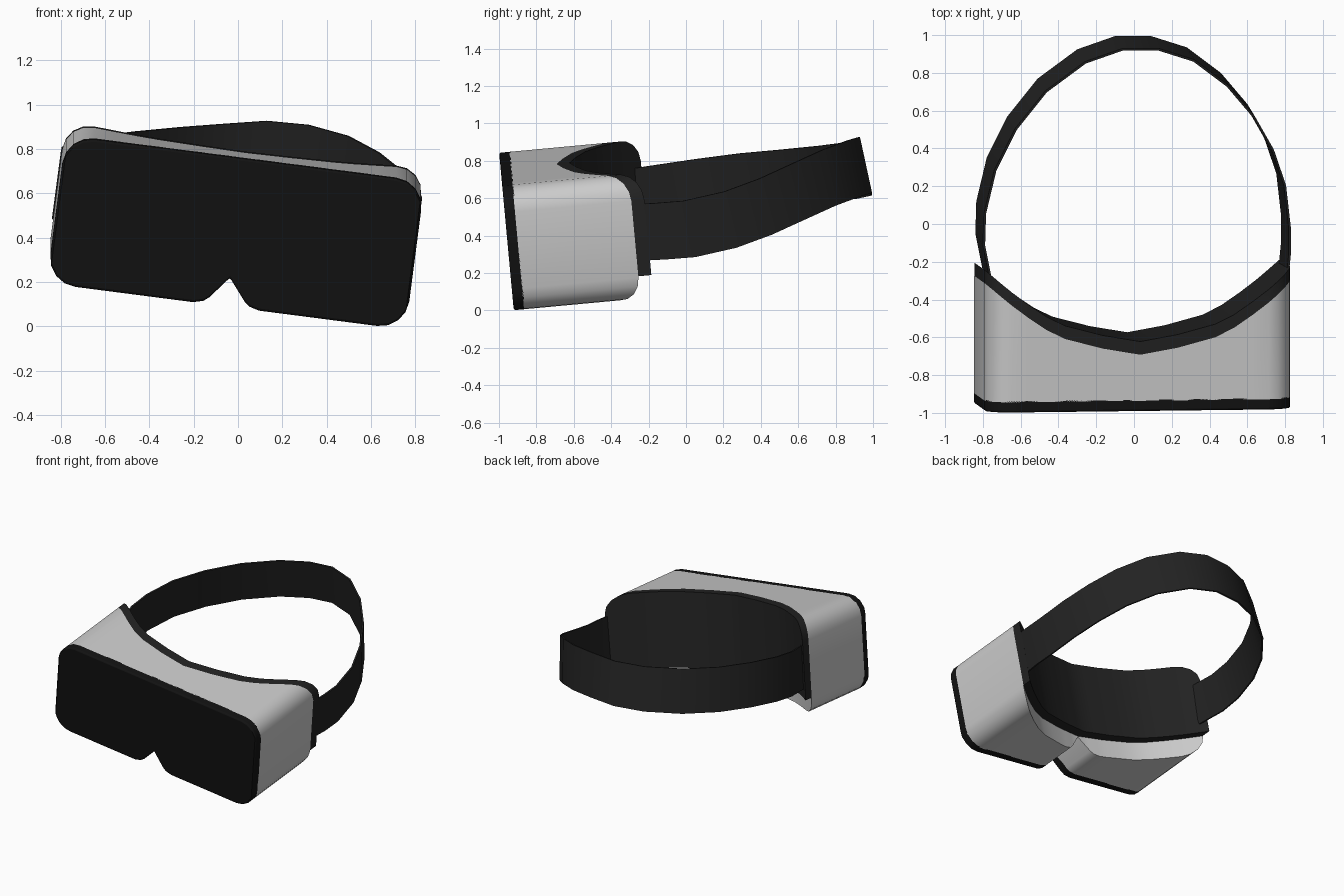
import bpy, bmesh, math
from mathutils import Matrix, Vector

if "Cube" in bpy.data.objects:
    bpy.data.objects.remove(bpy.data.objects["Cube"])

# headset frame: pitched and rolled, origin at centre of front face
FRAME = (Matrix.Translation((-0.01, -0.96, 0.422))
         @ Matrix.Rotation(math.radians(5.3), 4, 'X')
         @ Matrix.Rotation(math.radians(7.4), 4, 'Y'))
HALF_W, HALF_H, R = 0.8165, 0.337, 0.13


def material(name, v):
    m = bpy.data.materials.new(name)
    m.diffuse_color = (v, v, v, 1)
    m.use_nodes = True
    m.node_tree.nodes["Principled BSDF"].inputs["Base Color"].default_value = m.diffuse_color
    return m


def interp(pts, x):
    for (x0, y0), (x1, y1) in zip(pts, pts[1:]):
        if x <= x1 + 1e-6:
            return y0 + (y1 - y0) * (x - x0) / (x1 - x0)
    return pts[-1][1]


NOTCH = [(0, -0.206), (0.08, -0.305), (0.105, -0.325), (0.15, -HALF_H), (1, -HALF_H)]
FACE = [(0, 0.30), (0.2, 0.335), (0.4, 0.388), (0.5, 0.437), (0.6, 0.505),
        (0.7, 0.58), (HALF_W, 0.68)]


def corner(x):
    d = max(0, x - (HALF_W - R))
    return R - math.sqrt(max(0, R * R - d * d))


def top(x): return HALF_H - corner(x)
def bottom(x): return interp(NOTCH, x) + corner(x)
def face(x): return interp(FACE, x)


half = [0, 0.08, 0.105, 0.15, 0.2, 0.3, 0.4, 0.5, 0.6]
half += [HALF_W - R + R * math.sin(math.radians(a)) for a in (0, 22.5, 45, 67.5, 90)]
XS = [-x for x in reversed(half[1:])] + half


def finish(name, bm, mat):
    bmesh.ops.recalc_face_normals(bm, faces=bm.faces)
    me = bpy.data.meshes.new(name)
    bm.to_mesh(me)
    bm.free()
    ob = bpy.data.objects.new(name, me)
    bpy.context.collection.objects.link(ob)
    if mat:
        me.materials.append(mat)
    bpy.ops.object.select_all(action='DESELECT')
    ob.select_set(True)
    bpy.context.view_layer.objects.active = ob
    bpy.ops.object.shade_smooth_by_angle(angle=math.radians(32))
    return ob


def loft(name, rings, mat):
    """Closed solid through a row of four-sided sections."""
    bm = bmesh.new()
    rows = [[bm.verts.new(p) for p in ring] for ring in rings]
    for a, b in zip(rows, rows[1:]):
        for i in range(4):
            j = (i + 1) % 4
            bm.faces.new((a[i], a[j], b[j], b[i]))
    bm.faces.new(rows[0])
    bm.faces.new(rows[-1])
    return finish(name, bm, mat)


def shell(name, low, front, back, mat=None):
    rings = []
    for x in XS:
        a = abs(x)
        zb, zt, yf, yb = low(a), top(a), front(a), back(a)
        rings.append([FRAME @ Vector(p) for p in
                      ((x, yf, zb), (x, yf, zt), (x, yb, zt), (x, yb, zb))])
    return loft(name, rings, mat)


black = material("gloss_black", 0.006)
dark = material("soft_black", 0.016)

# grey housing with nose notch and curved back
shell("housing", bottom, lambda x: 0.055, face)

# black front plate with softened rim
plate = shell("front_plate", bottom, lambda x: 0.0, lambda x: 0.07, black)
bev = plate.modifiers.new("rim", 'BEVEL')
bev.width = 0.015
bev.segments = 2
bev.limit_method = 'ANGLE'
bev.angle_limit = math.radians(50)

# face cushion following the curved back, ending above the nose
shell("face_cushion", lambda x: -0.2, face, lambda x: face(x) + 0.07, dark)

# head strap: lower edge path, swept up along a leaning direction
PATH = [(-.80, -.25, .455), (-.84, -.05, .485), (-.835, .12, .51), (-.78, .35, .54),
        (-.67, .57, .56), (-.51, .77, .58), (-.30, .925, .60), (-.10, .995, .615),
        (.09, .995, .628), (.28, .935, .61), (.46, .80, .56), (.60, .635, .485),
        (.70, .46, .405), (.765, .27, .335), (.79, .05, .285), (.79, -.10, .273),
        (.775, -.25, .265)]
UP = Vector((0.04, -0.065, 0.3))
pts = [Vector(p) for p in PATH]
rings = []
for i, p in enumerate(pts):
    t = pts[min(i + 1, len(pts) - 1)] - pts[max(i - 1, 0)]
    n = UP.cross(t).normalized() * 0.012
    if n.dot(Vector((-p.x, -p.y, 0))) < 0:
        n = -n
    rings.append([p, p + UP, p + UP + n, p + n])
loft("head_strap", rings, dark)
